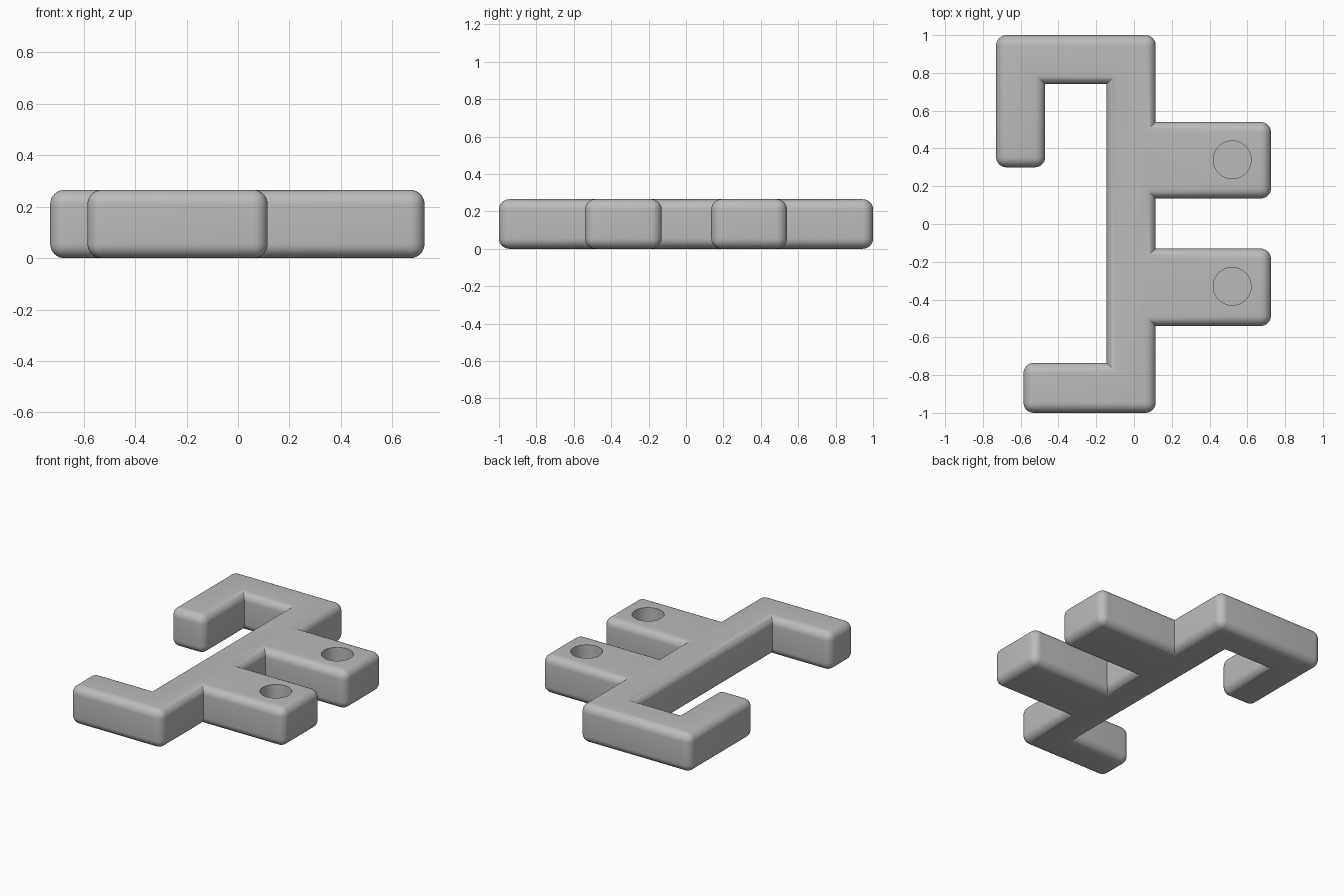
import bpy, bmesh
from mathutils import Matrix, Vector

if "Cube" in bpy.data.objects:
    bpy.data.objects.remove(bpy.data.objects["Cube"])

HEIGHT, RADIUS = 0.265, 0.055

# Outline of the bracket seen from above, clockwise
OUTLINE = [(-0.73, 1), (0.115, 1), (0.115, 0.54), (0.725, 0.54), (0.725, 0.135),
           (0.115, 0.135), (0.115, -0.13), (0.725, -0.13), (0.725, -0.54),
           (0.115, -0.54), (0.115, -1), (-0.585, -1), (-0.585, -0.735),
           (-0.145, -0.735), (-0.145, 0.74), (-0.47, 0.74), (-0.47, 0.3), (-0.73, 0.3)]
HOLES = [(0.52, 0.34), (0.52, -0.33)]
HOLE_RADIUS, HOLE_DEPTH = 0.1, 0.19

grey = bpy.data.materials.new("grey")
grey.diffuse_color = (0.5, 0.5, 0.5, 1)
grey.use_nodes = True
grey.node_tree.nodes["Principled BSDF"].inputs["Base Color"].default_value = grey.diffuse_color


def add_object(name, bm):
    mesh = bpy.data.meshes.new(name)
    bm.to_mesh(mesh)
    bm.free()
    mesh.materials.append(grey)
    obj = bpy.data.objects.new(name, mesh)
    bpy.context.collection.objects.link(obj)
    return obj


# Bracket body: extruded outline, rounded everywhere but the inner corners
bm = bmesh.new()
base = bm.faces.new([bm.verts.new((x, y, 0)) for x, y in OUTLINE])
top = bmesh.ops.extrude_face_region(bm, geom=[base])["geom"]
bmesh.ops.translate(bm, vec=Vector((0, 0, HEIGHT)),
                    verts=[g for g in top if isinstance(g, bmesh.types.BMVert)])
bmesh.ops.recalc_face_normals(bm, faces=bm.faces)
rounded = [e for e in bm.edges if e.is_convex]
bmesh.ops.bevel(bm, geom=rounded, offset=RADIUS, segments=8, profile=0.5,
                affect='EDGES', clamp_overlap=False)
bracket = add_object("bracket", bm)

# Blind screw holes in the two tabs
bm = bmesh.new()
for x, y in HOLES:
    bmesh.ops.create_cone(bm, cap_ends=True, segments=48, radius1=HOLE_RADIUS,
                          radius2=HOLE_RADIUS, depth=2 * HOLE_DEPTH,
                          matrix=Matrix.Translation((x, y, HEIGHT)))
cutter = add_object("hole_cutter", bm)
cutter.hide_render = True
cutter.hide_set(True)

cut = bracket.modifiers.new("holes", 'BOOLEAN')
cut.operation = 'DIFFERENCE'
cut.solver = 'EXACT'
cut.object = cutter
bpy.context.view_layer.objects.active = bracket
bracket.select_set(True)
bpy.ops.object.modifier_apply(modifier=cut.name)
bpy.data.objects.remove(cutter)
bpy.ops.object.shade_smooth_by_angle(angle=0.6)
